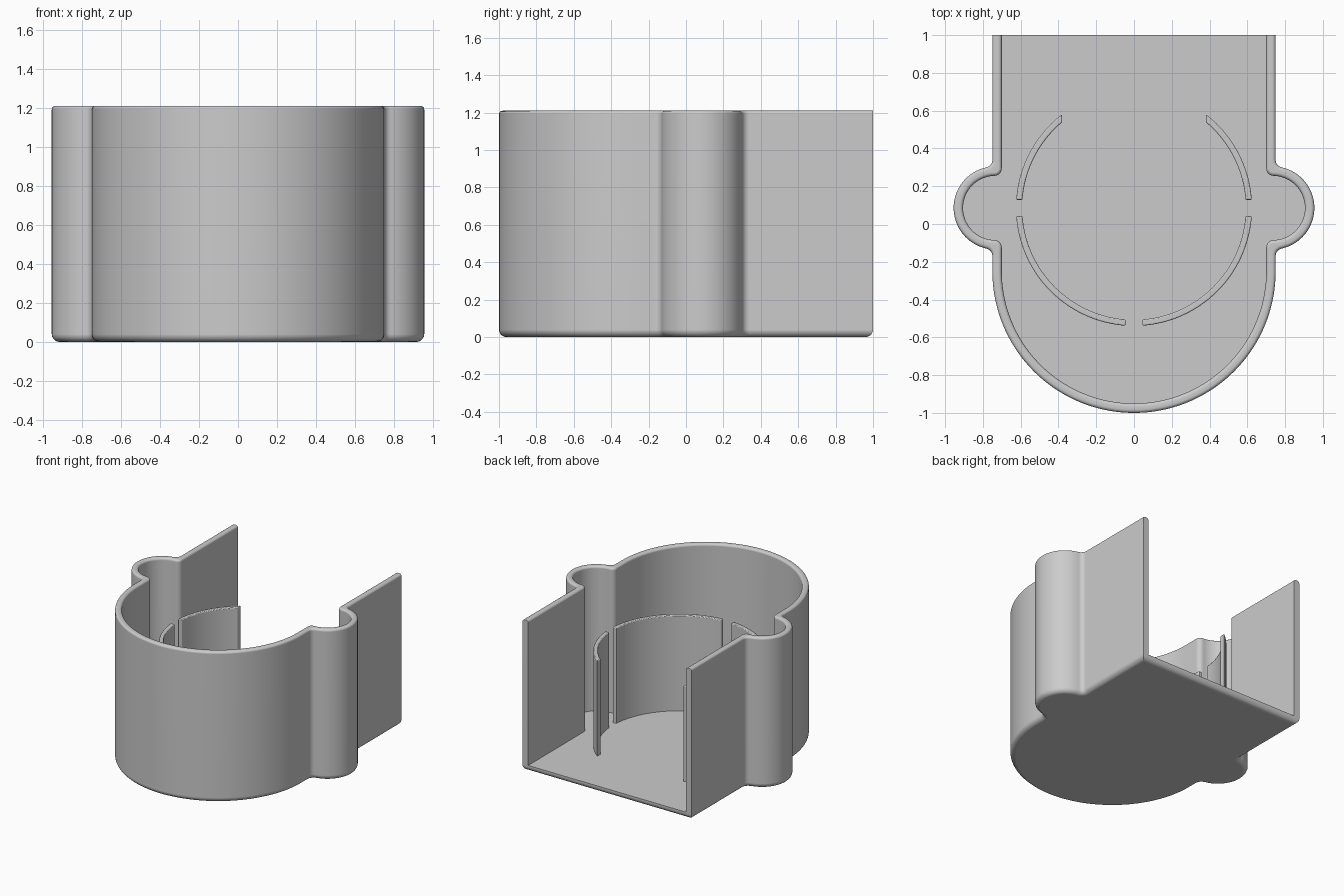
import bpy, bmesh, math
from math import cos, sin, pi, sqrt, atan2

if "Cube" in bpy.data.objects:
    bpy.data.objects.remove(bpy.data.objects["Cube"])

H, FLOOR = 1.21, 0.05          # wall height, floor thickness
EAR = (0.735, 0.085)           # centre of the round side pocket
FRONT_Y = -0.25                # centre of the front half circle

grey = bpy.data.materials.new("grey plastic")
grey.diffuse_color = (0.6, 0.6, 0.6, 1)
grey.use_nodes = True
grey.node_tree.nodes["Principled BSDF"].inputs["Base Color"].default_value = grey.diffuse_color


def arc(cx, cy, r, a0, a1, n):
    return [(cx + r * cos(a0 + (a1 - a0) * i / n), cy + r * sin(a0 + (a1 - a0) * i / n))
            for i in range(n + 1)]


def outline(half_w, ear_r, fillet, back):
    """Open outline: right back end, right pocket, front half circle, mirrored left side."""
    cx = half_w + fillet
    dx = cx - EAR[0]
    dy = sqrt((ear_r + fillet) ** 2 - dx * dx)
    a = atan2(dy, dx)
    right = [(half_w, back)]
    right += arc(cx, EAR[1] + dy, fillet, pi, pi + a, 8)
    right += arc(*EAR, ear_r, a, -a, 32)[1:-1]
    right += arc(cx, EAR[1] - dy, fillet, pi - a, pi, 8)
    front = arc(0, FRONT_Y, half_w, 0, -pi, 72)
    return right + front + [(-x, y) for x, y in reversed(right)]


def outer(i, back=1.0):
    return outline(0.75 - i, 0.22 - i, 0.04 + i, back)


def inner(i):
    return outline(0.70 + i, 0.17 + i, 0.04 - i, 1.0)


def finish(bm, name):
    bmesh.ops.recalc_face_normals(bm, faces=bm.faces)
    me = bpy.data.meshes.new(name)
    bm.to_mesh(me)
    bm.free()
    ob = bpy.data.objects.new(name, me)
    bpy.context.collection.objects.link(ob)
    me.materials.append(grey)
    bpy.context.view_layer.objects.active = ob
    ob.select_set(True)
    return ob


def smooth(ob):
    bpy.ops.object.select_all(action='DESELECT')
    ob.select_set(True)
    bpy.context.view_layer.objects.active = ob
    bpy.ops.object.shade_smooth_by_angle(angle=math.radians(35))
    ob.modifiers.new("even shading", 'WEIGHTED_NORMAL').keep_sharp = True


# Open-backed tray: rounded bottom edge, outer wall, rounded rim, inner wall, floor
BR, TR = 0.04, 0.018
layers = []
for k in range(6):
    t = k / 5 * pi / 2
    i = BR * (1 - sin(t))
    layers.append((outer(i, 1 - i), BR * (1 - cos(t))))
for k in range(5):
    t = k / 4 * pi / 2
    layers.append((outer(TR * (1 - cos(t))), H - TR * (1 - sin(t))))
for k in range(5):
    t = k / 4 * pi / 2
    layers.append((inner(TR * (1 - sin(t))), H - TR * (1 - cos(t))))
layers.append((inner(0), FLOOR))

bm = bmesh.new()
rows = [[bm.verts.new((x, y, z)) for x, y in pts] for pts, z in layers]
for j, (lo, hi) in enumerate(zip(rows, rows[1:])):
    for p in range(len(lo) - 1):
        bm.faces.new((lo[p], lo[p + 1], hi[p + 1], hi[p]))
    if j < 5:                                   # rounded back edge of the floor
        bm.faces.new((lo[-1], lo[0], hi[0], hi[-1]))
bm.faces.new(rows[0])                           # underside
bm.faces.new(rows[-1])                          # floor
bm.faces.new([r[0] for r in rows[5:]] + [r[-1] for r in reversed(rows[5:])])  # back ends
smooth(finish(bm, "tray_shell"))


# Inner ring of four upright curved fins, with ends cut square to the axes
RO, RI, RING_Y, RING_TOP = 0.625, 0.592, 0.085, 0.815


def fin(name, side, ends, n=28):
    bm = bmesh.new()
    loops = []
    for r in (RO, RI):
        a0, a1 = ends(r)
        loops.append([(side * x, y) for x, y in arc(0, RING_Y, r, a0, a1, n)])
    pts = loops[0] + loops[1][::-1]
    lo = [bm.verts.new((x, y, FLOOR - 0.01)) for x, y in pts]
    hi = [bm.verts.new((x, y, RING_TOP)) for x, y in pts]
    bm.faces.new(lo)
    bm.faces.new(hi)
    for p in range(len(pts)):
        q = (p + 1) % len(pts)
        bm.faces.new((lo[p], lo[q], hi[q], hi[p]))
    ob = finish(bm, name)
    bev = ob.modifiers.new("soft edges", 'BEVEL')
    bev.width, bev.segments, bev.limit_method = 0.006, 2, 'ANGLE'
    smooth(ob)


for side, label in ((1, "right"), (-1, "left")):
    fin("front_fin_" + label, side,
        lambda r: (-math.acos(0.045 / r), -math.asin(0.043 / r)))
    fin("back_fin_" + label, side,
        lambda r: (math.asin(0.043 / r), math.acos(0.38 / r)))
